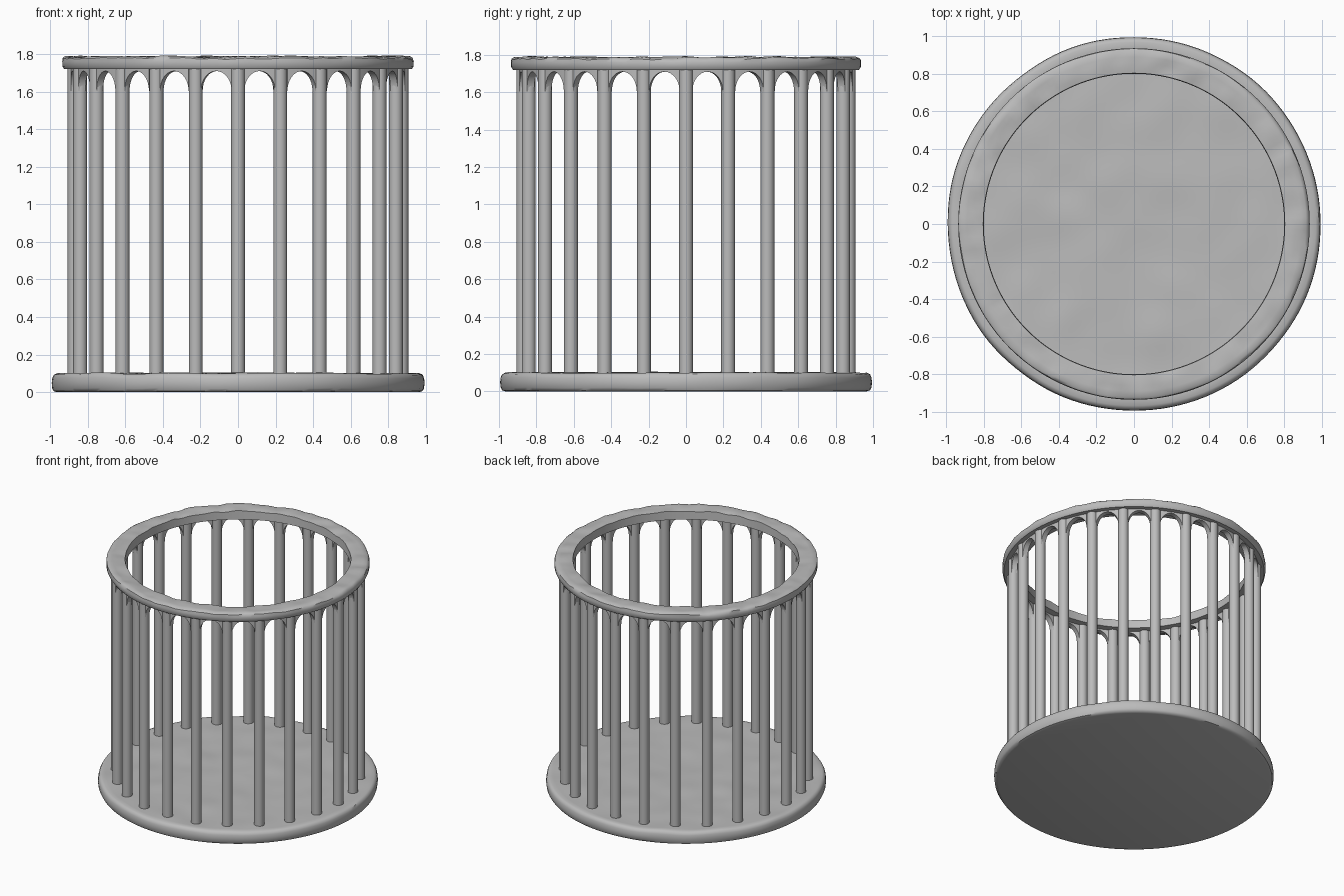
import bpy, bmesh, math
from mathutils import Vector, noise

cube = bpy.data.objects.get("Cube")
if cube:
    bpy.data.objects.remove(cube)

COLUMNS = 24
RADIUS = 0.87
COLUMN_R = 0.037

stone = bpy.data.materials.new("grey_stone")
stone.use_nodes = True
stone.diffuse_color = (0.5, 0.5, 0.5, 1)
stone.node_tree.nodes["Principled BSDF"].inputs["Base Color"].default_value = (0.5, 0.5, 0.5, 1)


def finish(name, bm, angle=40):
    bmesh.ops.recalc_face_normals(bm, faces=bm.faces)
    mesh = bpy.data.meshes.new(name)
    bm.to_mesh(mesh)
    bm.free()
    obj = bpy.data.objects.new(name, mesh)
    bpy.context.collection.objects.link(obj)
    mesh.materials.append(stone)
    bpy.ops.object.select_all(action='DESELECT')
    obj.select_set(True)
    bpy.context.view_layer.objects.active = obj
    bpy.ops.object.shade_smooth_by_angle(angle=math.radians(angle))
    return obj


def polar(r, a, z):
    return Vector((r * math.cos(a), r * math.sin(a), z))


def lathe(profile, steps, closed):
    """Spin (radius, height) points about z; an open profile gets end caps."""
    bm = bmesh.new()
    rings = [[bm.verts.new(polar(r, math.tau * i / steps, z)) for i in range(steps)]
             for r, z in profile]
    pairs = list(zip(rings, rings[1:]))
    if closed:
        pairs.append((rings[-1], rings[0]))
    else:
        bm.faces.new(rings[0])
        bm.faces.new(rings[-1])
    for a, b in pairs:
        for i in range(steps):
            j = (i + 1) % steps
            bm.faces.new((a[i], a[j], b[j], b[i]))
    return bm


def weather(bm, above, lift, push, scale):
    """Uneven hand-carved surface on everything higher than a given level."""
    for v in bm.verts:
        if v.co.z > above:
            n = noise.noise(v.co * scale)
            m = noise.noise(v.co * scale * 0.5 + Vector((7, 3, 1)))
            r = math.hypot(v.co.x, v.co.y)
            v.co.z += lift * n
            if r > 0.9:
                v.co.x *= 1 + push * m
                v.co.y *= 1 + push * m


# Round floor slab with a soft rim and a worn top
slab = [(0.965, 0), (0.983, 0.006), (0.992, 0.02), (0.995, 0.05), (0.992, 0.075),
        (0.984, 0.092), (0.968, 0.1)]
slab += [(0.94 - 0.04 * k, 0.1) for k in range(24)]
bm = lathe(slab, 128, False)
weather(bm, 0.01, 0.008, 0.005, 5)
finish("floor_slab", bm)

# Top ring with a chipped upper face
ring = [(0.8, 1.72), (0.925, 1.72), (0.935, 1.735), (0.936, 1.76), (0.932, 1.776),
        (0.918, 1.785), (0.89, 1.787), (0.86, 1.787), (0.83, 1.786), (0.803, 1.783)]
bm = lathe(ring, 160, True)
weather(bm, 1.77, 0.01, 0.006, 12)
finish("top_ring", bm)

# Circle of columns
bm = bmesh.new()
for i in range(COLUMNS):
    a = math.tau * i / COLUMNS
    made = bmesh.ops.create_cone(bm, cap_ends=True, segments=24, radius1=COLUMN_R,
                                 radius2=COLUMN_R, depth=1.65)
    bmesh.ops.translate(bm, verts=made["verts"], vec=polar(RADIUS, a, 0.905))
finish("columns", bm)

# Small arches joining neighbouring columns under the ring
bm = bmesh.new()
half_gap = math.pi / COLUMNS - COLUMN_R / RADIUS + 0.004
inner, outer = RADIUS - 0.02, RADIUS + 0.02
for i in range(COLUMNS):
    mid = math.tau * (i + 0.5) / COLUMNS
    previous = None
    for k in range(17):
        t = math.pi * k / 16
        a = mid + half_gap * math.cos(t)
        z = 1.605 + 0.105 * math.sin(t)
        section = [bm.verts.new(polar(r, a, h))
                   for r, h in ((inner, z), (outer, z), (outer, 1.73), (inner, 1.73))]
        if previous:
            for s in range(4):
                n = (s + 1) % 4
                bm.faces.new((previous[s], previous[n], section[n], section[s]))
        else:
            bm.faces.new(section)
        previous = section
    bm.faces.new(previous)
finish("arches", bm)
